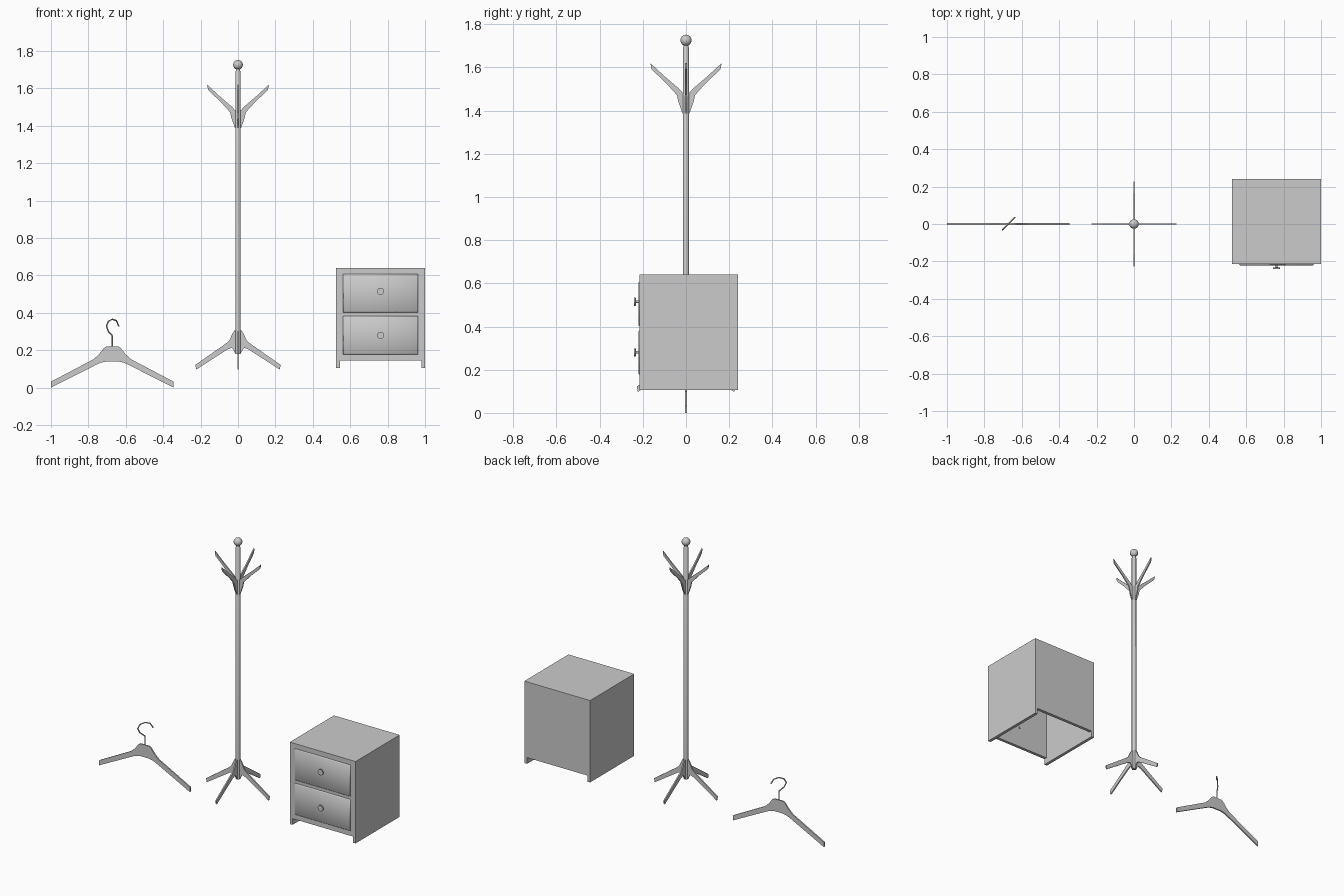
import bpy, bmesh, math
from mathutils import Matrix, Vector

cube = bpy.data.objects.get("Cube")
if cube:
    bpy.data.objects.remove(cube, do_unlink=True)

GREY = (0.6, 0.6, 0.6, 1)
mat = bpy.data.materials.new("plain grey")
mat.use_nodes = True
mat.diffuse_color = GREY
mat.node_tree.nodes["Principled BSDF"].inputs["Base Color"].default_value = GREY


def add(name, data):
    data.materials.append(mat)
    ob = bpy.data.objects.new(name, data)
    bpy.context.collection.objects.link(ob)
    return ob


def finish(name, bm, smooth=None):
    bmesh.ops.recalc_face_normals(bm, faces=bm.faces)
    me = bpy.data.meshes.new(name)
    bm.to_mesh(me)
    bm.free()
    ob = add(name, me)
    if smooth:
        bpy.ops.object.select_all(action="DESELECT")
        ob.select_set(True)
        bpy.context.view_layer.objects.active = ob
        bpy.ops.object.shade_smooth_by_angle(angle=math.radians(smooth))
    return ob


def box(name, lo, hi):
    bm = bmesh.new()
    bmesh.ops.create_cube(bm, size=1)
    lo, hi = Vector(lo), Vector(hi)
    for v in bm.verts:
        v.co = (lo + hi) / 2 + v.co * (hi - lo)
    return finish(name, bm)


def plate(name, outline, thick, angle=0):
    """Flat board cut from an x-z outline, turned about the z axis."""
    bm = bmesh.new()
    face = bm.faces.new([bm.verts.new((x, -thick / 2, z)) for x, z in outline])
    ext = bmesh.ops.extrude_face_region(bm, geom=[face])
    moved = [g for g in ext["geom"] if isinstance(g, bmesh.types.BMVert)]
    bmesh.ops.translate(bm, verts=moved, vec=(0, thick, 0))
    bm.transform(Matrix.Rotation(angle, 4, "Z"))
    return finish(name, bm)


def lathe(name, profile, place, steps=16):
    """Turned part from a radius-height profile."""
    bm = bmesh.new()
    verts = [bm.verts.new((r, 0, z)) for r, z in profile]
    edges = [bm.edges.new(p) for p in zip(verts, verts[1:])]
    bmesh.ops.spin(bm, geom=verts + edges, cent=(0, 0, 0), axis=(0, 0, 1),
                   angle=math.tau, steps=steps)
    bmesh.ops.remove_doubles(bm, verts=bm.verts, dist=1e-5)
    bm.transform(place)
    return finish(name, bm, 40)


# Coat stand: pole, ball, four legs and four hooks
lathe("stand_pole", [(0, 0.18), (0.014, 0.18), (0.014, 1.69), (0.011, 1.695),
                     (0.011, 1.71), (0, 1.71)], Matrix())
bm = bmesh.new()
bmesh.ops.create_uvsphere(bm, u_segments=20, v_segments=12, radius=0.026)
bm.transform(Matrix.Translation((0, 0, 1.726)))
finish("stand_ball", bm, 60)

leg = [(0.005, 0.305), (0.02, 0.305), (0.03, 0.288), (0.048, 0.25), (0.07, 0.232),
       (0.228, 0.122), (0.223, 0.097), (0.06, 0.202), (0.035, 0.213),
       (0.026, 0.205), (0.014, 0.18), (0.005, 0.18)]
arm = [(0.005, 1.485), (0.016, 1.483), (0.03, 1.5), (0.1, 1.56), (0.165, 1.62),
       (0.16, 1.592), (0.09, 1.525), (0.042, 1.472), (0.035, 1.44),
       (0.016, 1.387), (0.005, 1.387)]
for i, side in enumerate(("left", "back", "right", "front")):
    plate(f"stand_leg_{side}", leg, 0.008, i * math.pi / 2)
    plate(f"stand_arm_{side}", arm, 0.008, i * math.pi / 2)

# Clothes hanger: mirrored board and a bent wire hook
HX = -0.672
half = [(0.033, 0.22), (0.045, 0.212), (0.07, 0.18), (0.1, 0.152), (0.328, 0.032),
        (0.328, 0.0), (0.085, 0.123), (0.06, 0.134), (0.03, 0.14)]
board = [(HX + x, z) for x, z in half] + [(HX - x, z) for x, z in reversed(half)]
plate("hanger_board", board, 0.009)

curve = bpy.data.curves.new("hanger_hook", "CURVE")
curve.dimensions = "3D"
curve.bevel_depth = 0.004
curve.bevel_resolution = 1
curve.use_fill_caps = True
path = [(0, 0.21), (0, 0.277), (-0.022, 0.302), (-0.031, 0.33), (-0.021, 0.355),
        (0, 0.366), (0.022, 0.358), (0.035, 0.328)]
spline = curve.splines.new("POLY")
spline.points.add(len(path) - 1)
for p, (t, z) in zip(spline.points, path):
    p.co = (HX + t, t, z, 1)
add("hanger_hook", curve)

# Bedside cabinet: open underneath, side panels reach down as feet
X0, X1, Y0, Y1, T = 0.525, 1.0, -0.215, 0.24, 0.02
box("cabinet_side_right", (X0, Y0, 0.105), (X0 + T, Y1, 0.64))
box("cabinet_side_left", (X1 - T, Y0, 0.105), (X1, Y1, 0.64))
box("cabinet_top", (X0 + T, Y0, 0.64 - T), (X1 - T, Y1, 0.64))
box("cabinet_front", (X0 + T, Y0, 0.145), (X1 - T, Y0 + T, 0.64 - T))
box("cabinet_back", (X0 + T, Y1 - T, 0.145), (X1 - T, Y1, 0.64 - T))

# Drawer fronts with softly bevelled rims, and their round knobs
MID = (X0 + X1) / 2
knob = [(0, -0.025), (0.006, -0.025), (0.006, 0.016), (0.019, 0.018),
        (0.019, 0.025), (0, 0.025)]
for name, z0, z1, kz in (("upper", 0.4, 0.61, 0.515), ("lower", 0.175, 0.385, 0.28)):
    drawer = box(f"drawer_{name}", (X0 + 0.035, Y0 - 0.006, z0),
                 (X1 - 0.035, Y0 + 0.002, z1))
    for v in drawer.data.vertices:
        if v.co.y < Y0:
            v.co.x += 0.008 if v.co.x < MID else -0.008
            v.co.z += 0.008 if v.co.z < kz else -0.008
    for p in drawer.data.polygons:
        p.use_smooth = True
    lathe(f"knob_{name}", knob, Matrix.Translation((MID, Y0, kz))
          @ Matrix.Rotation(math.pi / 2, 4, "X"))
